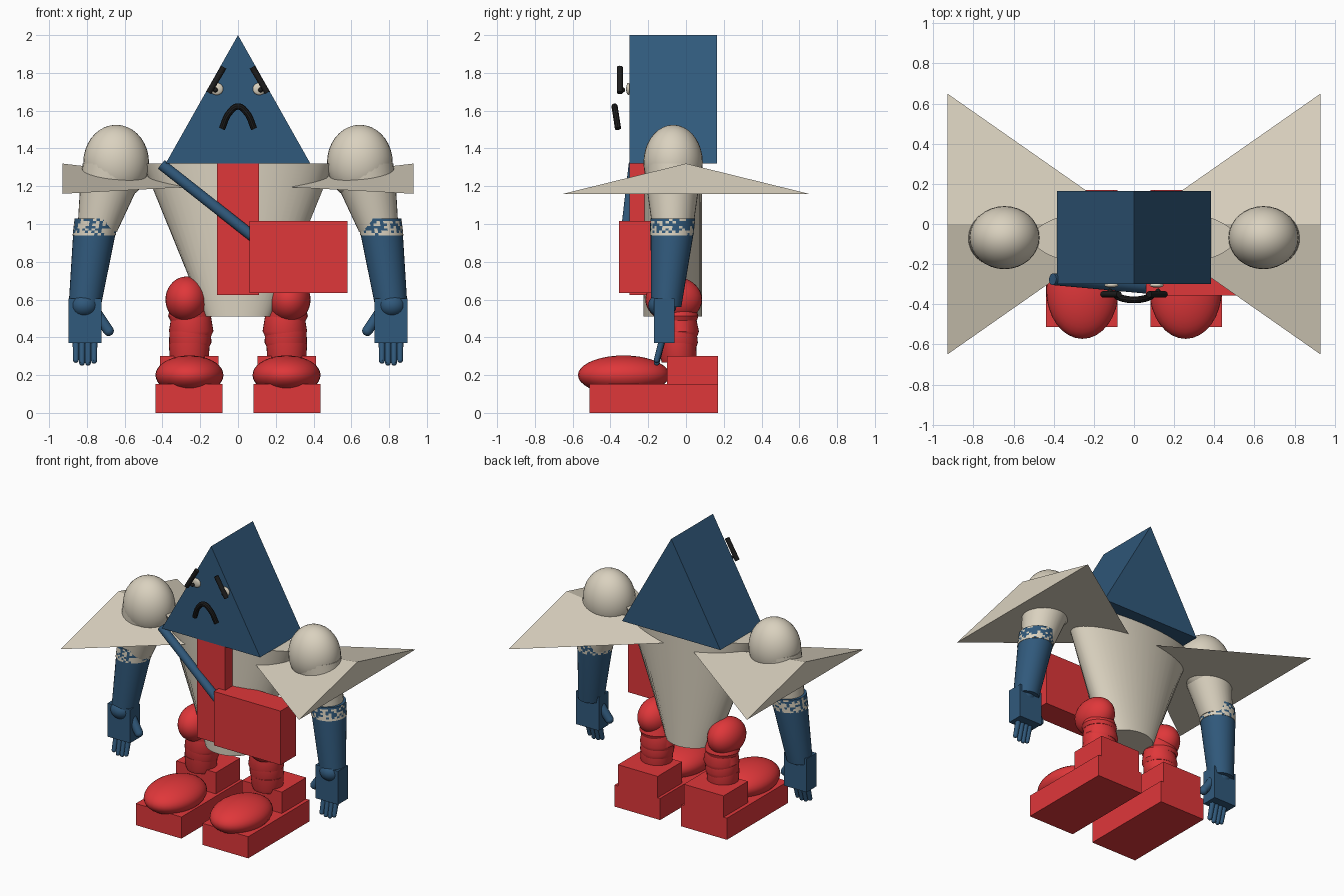
import bpy, bmesh, math, random
from mathutils import Vector, Matrix

if "Cube" in bpy.data.objects:
    bpy.data.objects.remove(bpy.data.objects["Cube"])

random.seed(4)


def material(name, rgb):
    m = bpy.data.materials.new(name)
    m.diffuse_color = (*rgb, 1)
    m.use_nodes = True
    m.node_tree.nodes["Principled BSDF"].inputs["Base Color"].default_value = m.diffuse_color
    return m


BLUE = material("navy blue", (0.03, 0.10, 0.20))
RED = material("bright red", (0.74, 0.038, 0.042))
BEIGE = material("beige", (0.70, 0.64, 0.52))
BLACK = material("black", (0.012, 0.012, 0.012))


def finish(name, bm, mat, smooth=True):
    bmesh.ops.recalc_face_normals(bm, faces=bm.faces)
    me = bpy.data.meshes.new(name)
    bm.to_mesh(me)
    bm.free()
    me.materials.append(mat)
    ob = bpy.data.objects.new(name, me)
    bpy.context.collection.objects.link(ob)
    if smooth:
        bpy.ops.object.select_all(action='DESELECT')
        ob.select_set(True)
        bpy.context.view_layer.objects.active = ob
        bpy.ops.object.shade_smooth_by_angle(angle=math.radians(35))
    return ob


def box(name, mat, lo, hi):
    lo, hi = Vector(lo), Vector(hi)
    bm = bmesh.new()
    bmesh.ops.create_cube(bm, size=1)
    for v in bm.verts:
        v.co = (lo + hi) / 2 + v.co * (hi - lo)
    return finish(name, bm, mat, False)


def ball(name, mat, c, r):
    bm = bmesh.new()
    bmesh.ops.create_uvsphere(bm, u_segments=32, v_segments=18, radius=1)
    for v in bm.verts:
        v.co = Vector(c) + v.co * Vector(r)
    return finish(name, bm, mat)


def loft(name, mat, rings, seg=32):
    """Skin over horizontal ellipses given as (x, y, z, rx, ry)."""
    bm = bmesh.new()
    loops = []
    for x, y, z, rx, ry in rings:
        loops.append([bm.verts.new((x + rx * math.cos(a), y + ry * math.sin(a), z))
                      for a in (2 * math.pi * i / seg for i in range(seg))])
    for a, b in zip(loops, loops[1:]):
        for i in range(seg):
            j = (i + 1) % seg
            bm.faces.new((a[i], a[j], b[j], b[i]))
    bm.faces.new(loops[0])
    bm.faces.new(loops[-1])
    return finish(name, bm, mat)


def rod(name, mat, a, b, r, r2=None, round_ends=False):
    a, b = Vector(a), Vector(b)
    d = b - a
    r2 = r if r2 is None else r2
    bm = bmesh.new()
    rot = d.to_track_quat('Z', 'Y').to_matrix().to_4x4()
    bmesh.ops.create_cone(bm, cap_ends=True, segments=20, radius1=r, radius2=r2,
                          depth=d.length, matrix=Matrix.Translation((a + b) / 2) @ rot)
    if round_ends:
        for p, q in ((a, r), (b, r2)):
            bmesh.ops.create_uvsphere(bm, u_segments=16, v_segments=10, radius=q,
                                      matrix=Matrix.Translation(p))
    return finish(name, bm, mat)


def solid(name, mat, pts, faces):
    bm = bmesh.new()
    vs = [bm.verts.new(p) for p in pts]
    for f in faces:
        bm.faces.new([vs[i] for i in f])
    return finish(name, bm, mat, False)


# Head: triangular prism
solid("head", BLUE,
      [(x, y, z) for y in (-0.30, 0.165) for x, z in ((-0.383, 1.32), (0.383, 1.32), (0, 2.0))],
      [(0, 1, 2), (3, 4, 5), (0, 1, 4, 3), (1, 2, 5, 4), (2, 0, 3, 5)])

# Face: frowning mouth as a bevelled curve turned into a mesh
cu = bpy.data.curves.new("mouth_curve", 'CURVE')
cu.dimensions = '3D'
cu.bevel_depth = 0.017
cu.bevel_resolution = 3
cu.use_fill_caps = True
sp = cu.splines.new('BEZIER')
path = [(-0.085, -0.36, 1.505), (-0.045, -0.373, 1.59), (0, -0.378, 1.622),
        (0.045, -0.373, 1.59), (0.085, -0.36, 1.505)]
sp.bezier_points.add(len(path) - 1)
for bp, p in zip(sp.bezier_points, path):
    bp.co = p
    bp.handle_left_type = bp.handle_right_type = 'AUTO'
tmp = bpy.data.objects.new("mouth_curve", cu)
bpy.context.collection.objects.link(tmp)
bpy.context.view_layer.update()
bm = bmesh.new()
bm.from_mesh(tmp.to_mesh())
tmp.to_mesh_clear()
bpy.data.objects.remove(tmp)
finish("mouth", bm, BLACK)

# Torso, chest stripe, pouch and strap
loft("torso", BEIGE, [(0, -0.07, 0.51, 0.175, 0.155), (0, -0.07, 1.32, 0.505, 0.155)], 48)
box("chest_stripe", RED, (-0.11, -0.30, 0.625), (0.11, -0.17, 1.32))
box("pouch", RED, (0.06, -0.355, 0.635), (0.58, -0.18, 1.015))
rod("strap", BLUE, (-0.405, -0.275, 1.315), (0.09, -0.32, 0.925), 0.029)

for s, side in ((-1, "right"), (1, "left")):
    # Eyes and brows
    ball(side + "_eye", BEIGE, (s * 0.113, -0.305, 1.715), (0.035, 0.012, 0.032))
    ball(side + "_pupil", BLACK, (s * 0.12, -0.335, 1.71), (0.013, 0.013, 0.013))
    rod(side + "_brow", BLACK, (s * 0.155, -0.35, 1.695), (s * 0.075, -0.35, 1.83), 0.0155)

    # Shoulder plate: flat three-sided pyramid with its tip inside the torso
    solid(side + "_shoulder_plate", BEIGE,
          [(s * 0.93, -0.65, 1.16), (s * 0.93, 0.65, 1.16), (s * 0.93, 0, 1.32), (0, 0, 1.21)],
          [(0, 1, 2), (0, 1, 3), (1, 2, 3), (2, 0, 3)])

    # Arm
    ball(side + "_shoulder", BEIGE, (s * 0.645, -0.068, 1.325), (0.174, 0.157, 0.2))
    loft(side + "_upper_arm", BEIGE, [(s * 0.65, -0.068, 1.32, 0.172, 0.152),
                                      (s * 0.69, -0.07, 1.17, 0.148, 0.135),
                                      (s * 0.745, -0.07, 0.96, 0.105, 0.105)])
    loft(side + "_forearm", BLUE, [(s * 0.748, -0.07, 1.03, 0.114, 0.116),
                                   (s * 0.763, -0.075, 0.93, 0.111, 0.112),
                                   (s * 0.812, -0.105, 0.56, 0.085, 0.08)])
    # Ragged cuff: small faces speckled in two colours
    n = 7
    cuff = loft(side + "_cuff", BEIGE,
                [(s * (0.748 + 0.014 * i / n), -0.07 - 0.005 * i / n, 1.03 - 0.092 * i / n,
                  0.117 - 0.003 * i / n, 0.119 - 0.004 * i / n) for i in range(n + 1)], 40)
    cuff.data.materials.append(BLUE)
    for p in cuff.data.polygons:
        low = (1.03 - p.center.z) / 0.092
        p.material_index = int(random.random() > 0.15 + 0.7 * low)

    # Hand
    box(side + "_hand", BLUE, (s * 0.81 - 0.088, -0.17, 0.37), (s * 0.81 + 0.088, -0.06, 0.605))
    ball(side + "_wrist", BLUE, (s * 0.815, -0.125, 0.57), (0.075, 0.075, 0.065))
    for i, tip in enumerate((0.275, 0.265, 0.265, 0.28)):
        x = 0.762 + 0.032 * i
        rod(side + "_finger", BLUE, (s * x, -0.125, 0.39), (s * x, -0.155, tip), 0.018, 0.015, True)
    rod(side + "_thumb", BLUE, (s * 0.745, -0.115, 0.52), (s * 0.685, -0.125, 0.435),
        0.03, 0.028, True)

    # Leg: thigh ball over a stack of flared rings
    ball(side + "_thigh", RED, (s * 0.272, -0.065, 0.60), (0.112, 0.15, 0.122))
    for k, (z0, z1, r0, r1, x) in enumerate(((0.50, 0.58, 0.115, 0.098, 0.255),
                                             (0.42, 0.51, 0.118, 0.105, 0.248),
                                             (0.36, 0.43, 0.112, 0.110, 0.253),
                                             (0.28, 0.37, 0.104, 0.108, 0.258))):
        loft(side + "_leg_ring", RED, [(s * x, -0.04, z0 - 0.012, r0 * 0.9, r0 * 0.85),
                                       (s * x, -0.04, z0 + 0.012, r0, r0 * 0.92),
                                       (s * x, -0.045, z1, r1, r1 * 0.92)])

    # Shoe
    box(side + "_sole", RED, (s * 0.26 - 0.178, -0.512, 0), (s * 0.26 + 0.178, 0.17, 0.152))
    box(side + "_heel", RED, (s * 0.257 - 0.155, -0.10, 0.14), (s * 0.257 + 0.155, 0.17, 0.302))
    ball(side + "_toe_cap", RED, (s * 0.257, -0.33, 0.2), (0.18, 0.242, 0.104))
